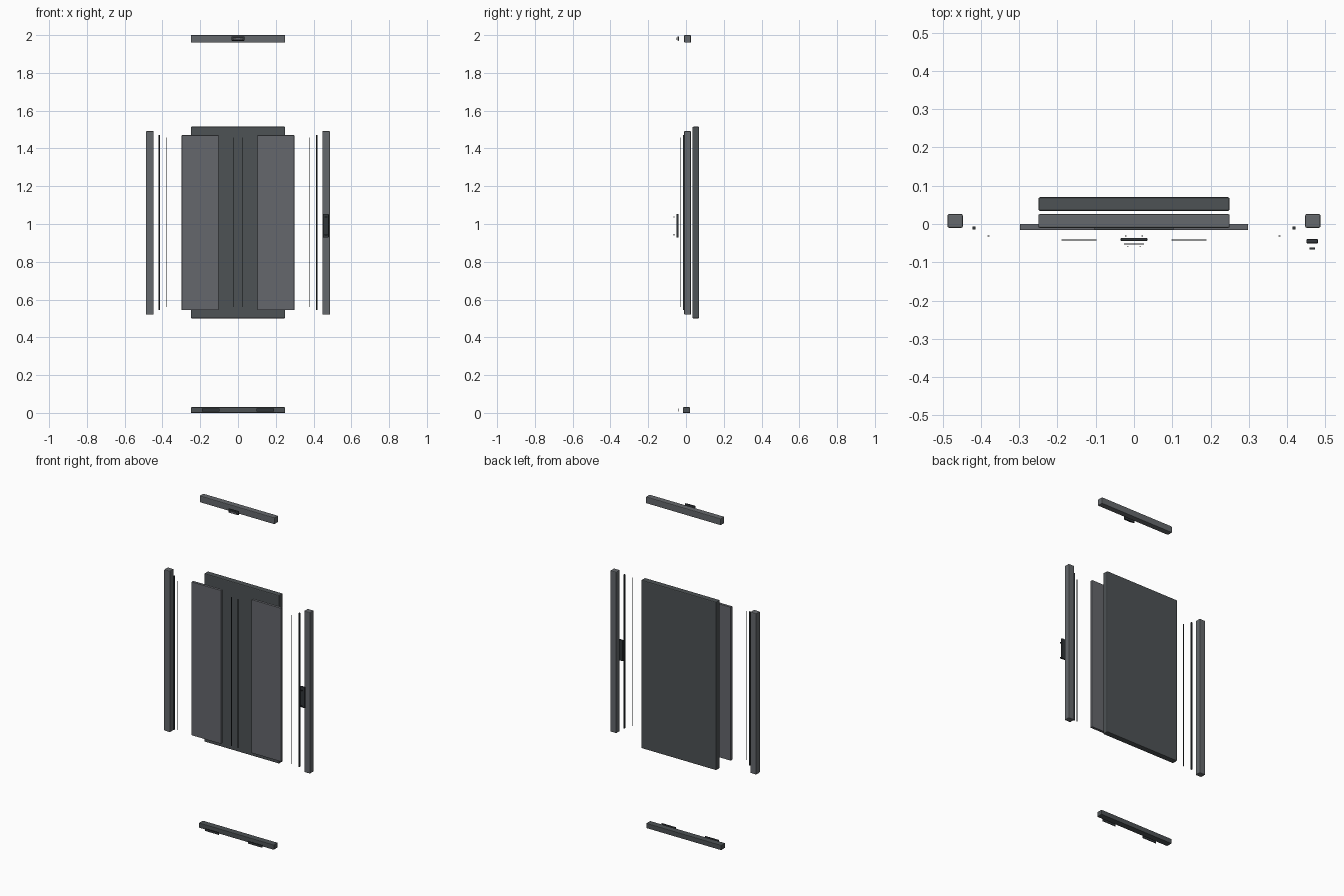
import bpy

if "Cube" in bpy.data.objects:
    bpy.data.objects.remove(bpy.data.objects["Cube"])


def material(name, rgb):
    m = bpy.data.materials.new(name)
    m.diffuse_color = (*rgb, 1)
    m.use_nodes = True
    m.node_tree.nodes["Principled BSDF"].inputs["Base Color"].default_value = m.diffuse_color
    return m


FRAME = material("frame_grey", (0.13, 0.14, 0.15))
DARK = material("dark_grey", (0.075, 0.085, 0.09))
PANEL = material("panel_grey", (0.13, 0.135, 0.15))
BLACK = material("trim_black", (0.03, 0.035, 0.04))


def box(name, x, y, z, mat, bevel=0.0):
    """Box from (min, max) pairs on each axis, with an optional rounded edge."""
    spans = (x, y, z)
    bpy.ops.mesh.primitive_cube_add(size=1, location=[(a + b) / 2 for a, b in spans])
    ob = bpy.context.object
    ob.name = name
    ob.scale = [b - a for a, b in spans]
    bpy.ops.object.transform_apply(location=False, rotation=False, scale=True)
    ob.data.materials.append(mat)
    if bevel:
        mod = ob.modifiers.new("bevel", 'BEVEL')
        mod.width = bevel
        mod.segments = 2
    return ob


def pair(name, x, y, z, mat, bevel=0.0):
    """The same box on the left and right."""
    box(name + "_right", x, y, z, mat, bevel)
    box(name + "_left", (-x[1], -x[0]), y, z, mat, bevel)


# Back panel
box("back_panel", (-0.25, 0.25), (0.034, 0.07), (0.5, 1.515), DARK, 0.005)

# Exploded frame: top, bottom and side bars
box("top_bar", (-0.25, 0.25), (-0.01, 0.026), (1.96, 2.0), FRAME, 0.004)
box("bottom_bar", (-0.25, 0.25), (-0.016, 0.022), (0.0, 0.03), DARK, 0.003)
pair("side_bar", (0.447, 0.487), (-0.01, 0.026), (0.52, 1.492), FRAME, 0.004)

# Front door panels
pair("front_panel", (0.102, 0.298), (-0.016, 0.0), (0.545, 1.47), PANEL, 0.001)

# Thin vertical trims and seams
pair("side_trim", (0.414, 0.422), (-0.015, -0.006), (0.545, 1.472), BLACK, 0.001)
pair("outer_seam", (0.378, 0.382), (-0.032, -0.03), (0.56, 1.457), BLACK)
pair("inner_seam", (0.02, 0.024), (-0.032, -0.03), (0.56, 1.457), BLACK)

# Handle on the right bar and its two end lines
box("handle", (0.45, 0.481), (-0.051, -0.039), (0.928, 1.054), BLACK, 0.004)
for i, z in enumerate((0.943, 1.038)):
    box(f"handle_line_{i}", (0.459, 0.473), (-0.066, -0.062), (z - 0.003, z + 0.003), BLACK)

# Sensor in front of the top bar
box("sensor_body", (-0.035, 0.035), (-0.045, -0.036), (1.97, 1.993), BLACK, 0.003)
box("sensor_window", (-0.026, 0.026), (-0.053, -0.051), (1.975, 1.988), PANEL)
pair("sensor_dot", (0.014, 0.018), (-0.059, -0.057), (1.979, 1.984), BLACK)

# Foot strips in front of the bottom bar
pair("foot_strip", (0.098, 0.19), (-0.043, -0.04), (0.008, 0.022), BLACK)
